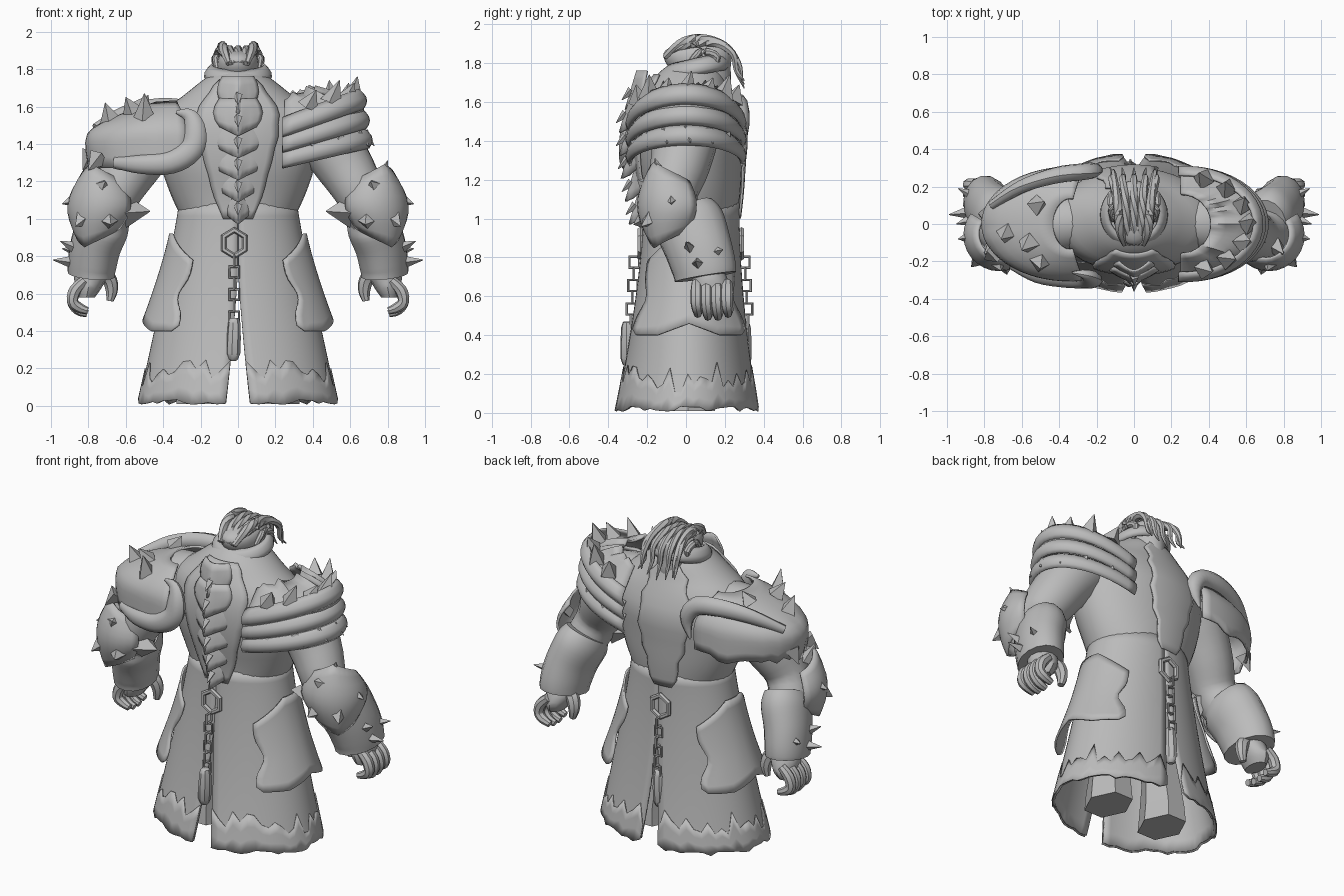
import bpy, bmesh, math, random
from math import sin, cos, pi, radians
from mathutils import Vector

random.seed(4)
old = bpy.data.objects.get("Cube")
if old:
    bpy.data.objects.remove(old)

grey = bpy.data.materials.new("plain grey")
grey.use_nodes = True
TONE = (0.5, 0.5, 0.5, 1)
grey.diffuse_color = TONE
grey.node_tree.nodes["Principled BSDF"].inputs["Base Color"].default_value = TONE


def finish(name, bm, mirror=False, thick=0):
    bmesh.ops.recalc_face_normals(bm, faces=bm.faces)
    me = bpy.data.meshes.new(name)
    bm.to_mesh(me)
    bm.free()
    me.materials.append(grey)
    ob = bpy.data.objects.new(name, me)
    bpy.context.collection.objects.link(ob)
    if thick:
        mod = ob.modifiers.new("thickness", 'SOLIDIFY')
        mod.thickness, mod.offset = thick, 0
    if mirror:
        ob.modifiers.new("mirror", 'MIRROR')
    bpy.ops.object.select_all(action='DESELECT')
    ob.select_set(True)
    bpy.context.view_layer.objects.active = ob
    bpy.ops.object.shade_smooth_by_angle(angle=radians(40))


def surf(name, f, nu, nv, closed=False, caps=False, **kw):
    """Grid surface from f(u, v); u runs round when closed."""
    bm = bmesh.new()
    cols = nu if closed else nu + 1
    g = [[bm.verts.new(f(i / nu, j / nv)) for i in range(cols)] for j in range(nv + 1)]
    for j in range(nv):
        for i in range(nu):
            k = (i + 1) % cols
            bm.faces.new((g[j][i], g[j][k], g[j + 1][k], g[j + 1][i]))
    if caps:
        bm.faces.new(g[0])
        bm.faces.new(g[-1])
    finish(name, bm, **kw)


def spline(keys, t):
    """Smooth interpolation through evenly spaced keys."""
    s = t * (len(keys) - 1)
    i = min(int(s), len(keys) - 2)
    w = s - i
    a, b, c, d = [Vector(keys[max(0, min(len(keys) - 1, i + k))]) for k in (-1, 0, 1, 2)]
    return b + ((c - a) + ((2 * a - 5 * b + 4 * c - d) + (3 * (b - c) + d - a) * w) * w) * w / 2


def loft(name, rings, sides=28, steps=3, **kw):
    """Stacked ellipses; ring = cx, cy, z, rx, ry."""
    def f(u, v):
        x, y, z, rx, ry = spline(rings, v)
        return x + rx * cos(2 * pi * u), y + ry * sin(2 * pi * u), z
    surf(name, f, sides, steps * (len(rings) - 1), True, True, **kw)


def tube(name, keys, sides=10, steps=4, wide=1, **kw):
    """Limb through keys x, y, z, radius; wide stretches it front to back."""
    def f(u, v):
        p = spline(keys, v)
        t = (spline(keys, min(1, v + .01)) - spline(keys, max(0, v - .01))).xyz.normalized()
        a = t.cross((.2, 1, .1)).normalized()
        b = t.cross(a) * wide
        return p.xyz + p.w * (a * cos(2 * pi * u) + b * sin(2 * pi * u))
    surf(name, f, sides, steps * (len(keys) - 1), True, True, **kw)


def spike(name, base, tip, r, sides=4, **kw):
    tube(name, [(*base, r), (*tip, .002)], sides, 1, **kw)


def jag(n, lo, hi):
    vals = [random.uniform(lo, hi) for _ in range(n + 1)]
    return lambda u: vals[round(u * n)]


# Torso and collar
TORSO = [(0, .03, 1.0, .3, .235), (0, .03, 1.13, .36, .25), (0, .02, 1.28, .41, .27),
         (0, .02, 1.44, .43, .28), (0, .01, 1.57, .4, .25), (0, .01, 1.66, .29, .21),
         (0, .02, 1.74, .19, .17), (0, .03, 1.79, .12, .12)]
loft("torso", TORSO, 36)
surf("collar", lambda u, v: ((.135 + .04 * sin(pi * (.25 + .75 * v))) * cos(2 * pi * u),
     .05 + (.13 + .04 * sin(pi * (.25 + .75 * v))) * sin(2 * pi * u), 1.74 + .08 * v + .03 * sin(2 * pi * u)),
     28, 4, True, thick=.015)

# Head, swept locks and ears
loft("head", [(0, .17, 1.64, .03, .04), (0, .12, 1.69, .085, .11), (0, .07, 1.78, .11, .16),
              (0, .06, 1.85, .11, .175), (0, .07, 1.89, .08, .13), (0, .07, 1.905, .02, .03)], 20)
for i in range(-2, 3):
    x = i * .04
    tube("hair_lock", [(x * .5, -.11, 1.83, .012), (x, -.01, 1.89, .022), (x * 1.2, .14, 1.905, .022),
         (x * 1.5, .24, 1.85, .018), (x * 1.4, .26, 1.76, .013), (x * 1.6, .3, 1.67 + abs(x) * .5, .003)], 6)
tube("hair_tuft", [(.05, -.11, 1.83, .015), (.075, -.03, 1.9, .025), (.085, .08, 1.925, .025),
     (.1, .2, 1.89, .02), (.11, .27, 1.8, .015), (.11, .29, 1.71, .004)], 6, mirror=True)
spike("tuft_tip", (.09, .04, 1.89), (.075, .07, 1.95), .035, mirror=True)
tube("ear", [(.11, .02, 1.8, .015), (.12, .08, 1.86, .02), (.12, .16, 1.83, .02), (.11, .12, 1.75, .01)], 8, mirror=True)

# Long flared coat: two halves split at front and back
def coat_point(a, z, off=0):
    k = max(0, 1 - z / 1.08)
    return ((.31 + .22 * k ** 1.1 + off) * sin(a), .03 - .025 * k - (.24 + .125 * k ** 1.7 + off) * cos(a), z)


def coat_half(u, v, bottom, off=0, top=1.08):
    z = bottom + (top - bottom) * v
    gap = .004 + .12 * max(0, 1 - z / .7)
    return coat_point(gap + (pi - 2 * gap) * u, z, off)


hem = jag(32, .01, .04)
surf("coat_skirt", lambda u, v: coat_half(u, v, hem(u)), 32, 16, mirror=True, thick=.012)
trim_top = jag(32, .1, .26)
surf("hem_trim", lambda u, v: coat_half(u, v, hem(u) - .005, .01, trim_top(u)),
     32, 3, mirror=True, thick=.006)


# Hip panels with sloped top and notched lower edge
def hip(u, v):
    w = 2 * u - 1
    z0 = .40 + .06 * max(0, 1 - abs(w) * 2) + (.03 if abs(w) > .9 else 0)
    z1 = .92 - .2 * max(0, abs(w) - .3)
    reach = .9 - .25 * sin(pi * v) ** 4 * (1 - v)
    return coat_point(pi / 2 + w * reach, z0 + (z1 - z0) * v, .025 + .05 * (1 - v) ** 1.5)


surf("hip_panel", hip, 20, 10, mirror=True, thick=.012)

# Legs and blocky boots
loft("leg", [(.2, .01, .01, .13, .16), (.2, .01, .12, .12, .15), (.19, .01, .3, .11, .12),
             (.17, .01, .7, .13, .13)], 6, 1, mirror=True)


# Rear spine plates, overlapping downward
def plate(z, w, h, y):
    def f(u, v):
        s = 2 * u - 1
        edge = w * (.75 + .25 * sin(pi * v))
        keel = max(0, 1 - abs(s) * 3)
        return (s * edge, y + .05 * abs(s) ** 1.6 - .03 * keel * (1 - v) - .03 * (1 - v),
                z + h * v - .05 * (1 - abs(s)) * (1 - v))
    surf("spine_plate", f, 12, 4, thick=.012)


for i, (w, y) in enumerate([(.075, -.23), (.105, -.25), (.13, -.27), (.135, -.28), (.13, -.28), (.11, -.25)]):
    plate(1.02 + .118 * i, w, .15, y)
    spike("spine_thorn", (0, y - .03, 1.07 + .118 * i), (0, y - .08, 1.02 + .118 * i), .025)


def torso_panel(name, mid, half, lo, hi, wave):
    edge = jag(14, 1 - wave, 1 + wave)
    def f(u, v):
        x, y, z, rx, ry = spline(TORSO, lo + (hi - lo) * v)
        a = mid + half * (2 * u - 1) * edge(v) * (.5 + .5 * min(1, 1.8 * v))
        return x + (rx + .012) * cos(a), y + (ry + .012) * sin(a), z
    surf(name, f, 10, 14, thick=.012)


torso_panel("back_panel", -pi / 2, .54, 0, .86, .06)
torso_panel("chest_lapel", pi / 2 + .1, .4, 0, .86, .18)


# Clasps, chains and hanging bars on both coat openings
def ring(name, c, rx, rz, r, sides, flat):
    def f(u, v):
        a, b = 2 * pi * (u + .5 / sides), 2 * pi * v
        p = Vector(((rx + r * cos(b)) * cos(a), r * sin(b), (rz + r * cos(b)) * sin(a)))
        if flat:
            p.x, p.y = p.y, p.x
        return p + Vector(c)
    surf(name, f, sides, 6, True)


for s in (-1, 1):
    ring("clasp", (-.02, s * .26 + .025, .87), .065, .07, .016, 6, False)
    for i in range(6):
        z = .775 - .06 * i
        ring("chain_link", (-.02, s * (.33 - .06 * z) + .018, z), .035, .04, .008, 4, i % 2 == 0)
    tube("hanging_bar", [(-.02, s * .3, .47, .02), (-.02, s * .3, .44, .034), (-.025, s * .3, .28, .038),
         (-.025, s * .3, .24, .015)], 8, 2)

# Arms and broad flattened cuffs
tube("arm", [(.28, .01, 1.5, .14), (.45, 0, 1.44, .17), (.57, -.03, 1.28, .155), (.67, -.07, 1.1, .13),
             (.75, .02, .9, .12), (.8, .1, .73, .07)], 16, mirror=True)
tube("gauntlet_cuff", [(.7, -.01, 1.03, .12), (.72, .02, .97, .14), (.76, .06, .86, .135),
     (.78, .09, .76, .13), (.785, .1, .7, .125)], 16, wide=1.3, mirror=True)


# Elbow guard: pointed bulging shell around the outer back of the arm
def elbow(u, v):
    a = -2.45 + 3.1 * u
    tip = 1 - abs(2 * u - 1)
    z = 1.07 + (2 * v - 1) * (.12 + .1 * tip)
    r = .125 + .06 * sin(pi * v)
    return .72 + .08 * (1.07 - z) + r * cos(a), -.06 + r * sin(a), z


surf("elbow_guard", elbow, 14, 8, mirror=True, thick=.015)
for base, tip, r in [((.76, -.12, 1.2), (.8, -.16, 1.31), .05), ((.87, -.07, 1.1), (.94, -.08, 1.08), .04),
                     ((.69, -.22, .99), (.68, -.27, .97), .05), ((.83, -.18, 1.0), (.87, -.23, .96), .05),
                     ((.73, -.2, 1.17), (.71, -.25, 1.2), .05), ((.6, -.12, 1.04), (.47, -.14, 1.04), .09),
                     ((.88, .02, .85), (.95, .0, .88), .03), ((.9, .06, .77), (.99, .05, .78), .03),
                     ((.88, .16, .83), (.94, .19, .84), .025)]:
    spike("arm_spike", base, tip, r, mirror=True)

# Hands
loft("palm", [(.81, .125, .58, .045, .08), (.8, .13, .63, .07, .1), (.785, .12, .7, .09, .09),
              (.78, .1, .76, .07, .08)], 12, mirror=True)
for i in range(4):
    y = .055 + .052 * i
    drop = .015 * abs(i - 1.5)
    tube("finger", [(.82, y, .67, .027), (.87, y, .62, .033), (.885, y, .56, .031),
         (.855, y + .005, .505 + drop, .028), (.805, y + .005, .485 + drop, .02)], 8, 3, mirror=True)
tube("thumb", [(.74, .13, .72, .04), (.69, .15, .68, .04), (.675, .16, .62, .034), (.685, .16, .56, .02)], 8, mirror=True)


# Banded shoulder guard on the left
def half_ring(side, cx, rx, ry, a, z):
    return side * (cx + rx * cos(a)), ry * sin(a), z


for i in range(3):
    def band(u, v, i=i):
        a = pi * (u - .5) * 1.05
        bulge = .03 * sin(pi * v) + .025 * (1 - v)
        z = 1.28 + .085 * i + .1 * v + (.1 + .02 * i) * cos(a)
        return half_ring(1, .27, .4 - .015 * i + bulge, .26 + bulge, a, z)
    surf("shoulder_band", band, 24, 5, thick=.015)
crest = jag(24, -.01, .03)
surf("shoulder_cap", lambda u, v: half_ring(1, .25, .42 - .26 * v * v, .28 - .12 * v, pi * (u - .5),
     1.5 + .14 * v + .07 * cos(pi * (u - .5)) * (1 - .3 * v) + crest(u) * v), 24, 6, thick=.015)
for i in range(7):
    a = (i - 3) * .42
    spike("shoulder_spike", half_ring(1, .27, .34, .25, a, 1.58 + .06 * cos(a)),
          half_ring(1, .27, .37, .28, a + .1, 1.67 + .06 * cos(a) + .03 * (i % 2)), .06)
    spike("band_spike", half_ring(1, .27, .4, .27, a, 1.38 + .08 * cos(a)),
          half_ring(1, .27, .46, .29, a + .08, 1.33 + .06 * cos(a)), .03)

# Domed shoulder guard with curled horns on the right
rim = jag(28, -.04, .01)
surf("shoulder_dome", lambda u, v: half_ring(-1, .34, .45 * cos(1.35 * max(0, v - .35) / .65) + .02 * sin(6 * v),
     .3 * cos(1.1 * max(0, v - .35) / .65), pi * 1.1 * (u - .5),
     1.3 + rim(u) * (1 - v) ** 3 + .32 * v ** .8), 28, 10, thick=.015)
tube("rear_horn", [(-.66, -.22, 1.3, .03), (-.52, -.28, 1.29, .05), (-.36, -.3, 1.3, .06), (-.25, -.3, 1.37, .065),
     (-.23, -.29, 1.47, .06), (-.26, -.27, 1.55, .04), (-.33, -.26, 1.57, .008)], 10, wide=.7)
tube("front_horn", [(-.76, .1, 1.48, .03), (-.6, .2, 1.56, .045), (-.42, .26, 1.59, .055), (-.27, .28, 1.57, .055),
     (-.21, .29, 1.48, .045), (-.24, .3, 1.36, .006)], 10, wide=.8)
for base, tip in [((-.68, -.05, 1.52), (-.71, -.08, 1.62)), ((-.52, .1, 1.59), (-.48, .12, 1.66)),
                  ((-.56, -.1, 1.57), (-.6, -.14, 1.65)), ((-.5, -.2, 1.54), (-.5, -.24, 1.67)),
                  ((-.78, .05, 1.35), (-.83, .05, 1.26)), ((-.74, -.15, 1.33), (-.8, -.19, 1.26))]:
    spike("dome_spike", base, tip, .06)
